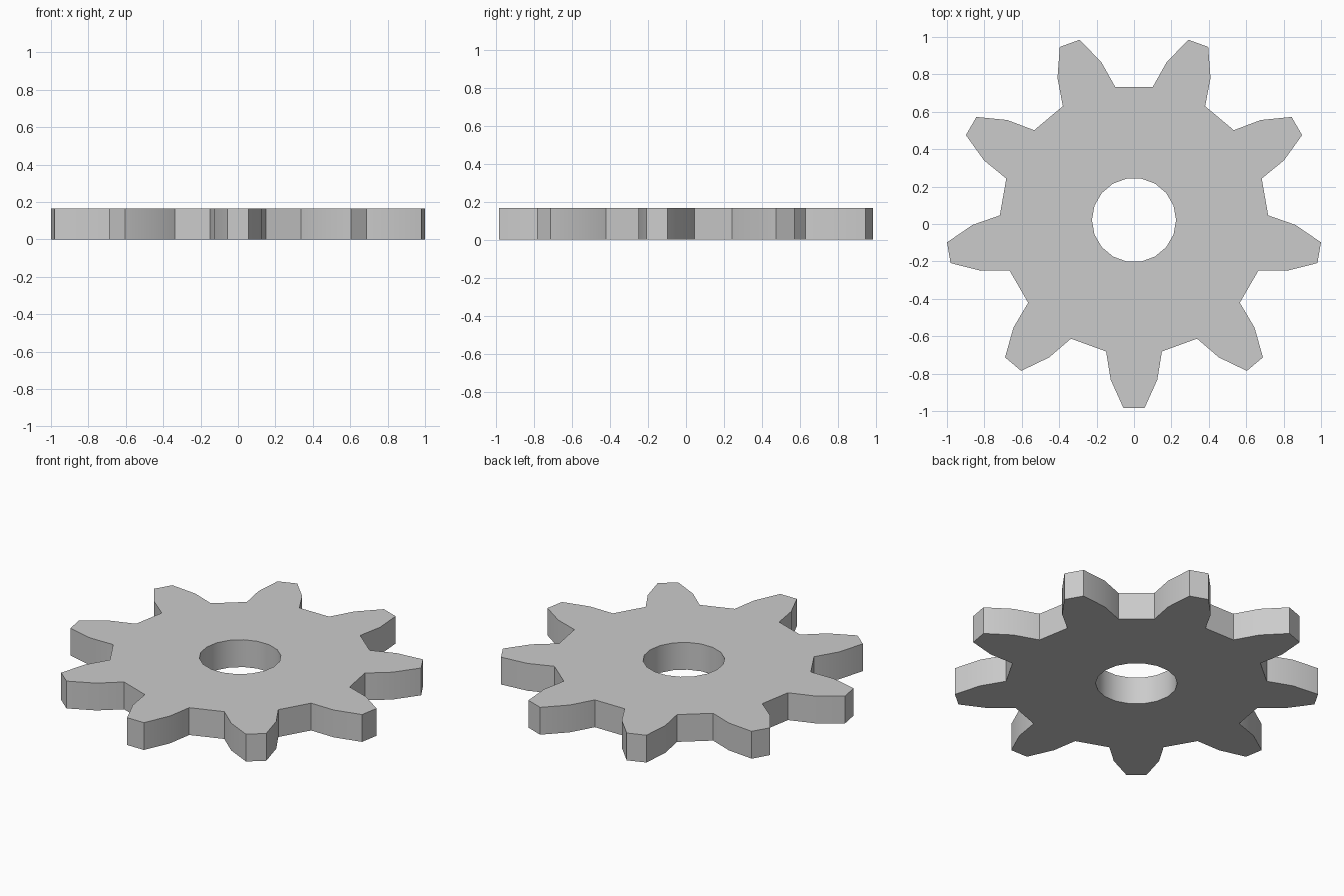
import bpy, bmesh
from math import radians, sin, cos

if "Cube" in bpy.data.objects:
    bpy.data.objects.remove(bpy.data.objects["Cube"])

TEETH = 9
THICKNESS = 0.166
CENTRE_Y = 0.021
# one tooth: (angle from tooth axis in degrees, radius)
TOOTH = [(-12, 0.718), (-8.3, 0.863), (-3.2, 1.007),
         (3.2, 1.007), (8.3, 0.863), (12, 0.718)]


def polar(deg, r):
    a = radians(deg)
    return (r * cos(a), CENTRE_Y + r * sin(a), 0)


def add_loop(bm, points):
    verts = [bm.verts.new(p) for p in points]
    return [bm.edges.new((v, verts[(i + 1) % len(verts)])) for i, v in enumerate(verts)]


bm = bmesh.new()

# toothed outline, with one tooth pointing to the front
step = 360 / TEETH
rim = [polar(-90 + i * step + a, r) for i in range(TEETH) for a, r in TOOTH]
edges = add_loop(bm, rim)

# shaft hole, 18 sides
edges += add_loop(bm, [polar(i * 20, 0.225) for i in range(18)])

# fill the flat outline and raise it to full thickness
bmesh.ops.triangle_fill(bm, edges=edges, use_beauty=True, use_dissolve=False)
raised = bmesh.ops.extrude_face_region(bm, geom=bm.faces[:], use_keep_orig=True)
top = [g for g in raised["geom"] if isinstance(g, bmesh.types.BMVert)]
bmesh.ops.translate(bm, verts=top, vec=(0, 0, THICKNESS))
bmesh.ops.recalc_face_normals(bm, faces=bm.faces[:])

mesh = bpy.data.meshes.new("gear")
bm.to_mesh(mesh)
bm.free()
gear = bpy.data.objects.new("gear", mesh)
bpy.context.collection.objects.link(gear)

# smooth tooth flanks and hole wall, crisp corners
bpy.context.view_layer.objects.active = gear
gear.select_set(True)
bpy.ops.object.shade_smooth_by_angle(angle=radians(30))
